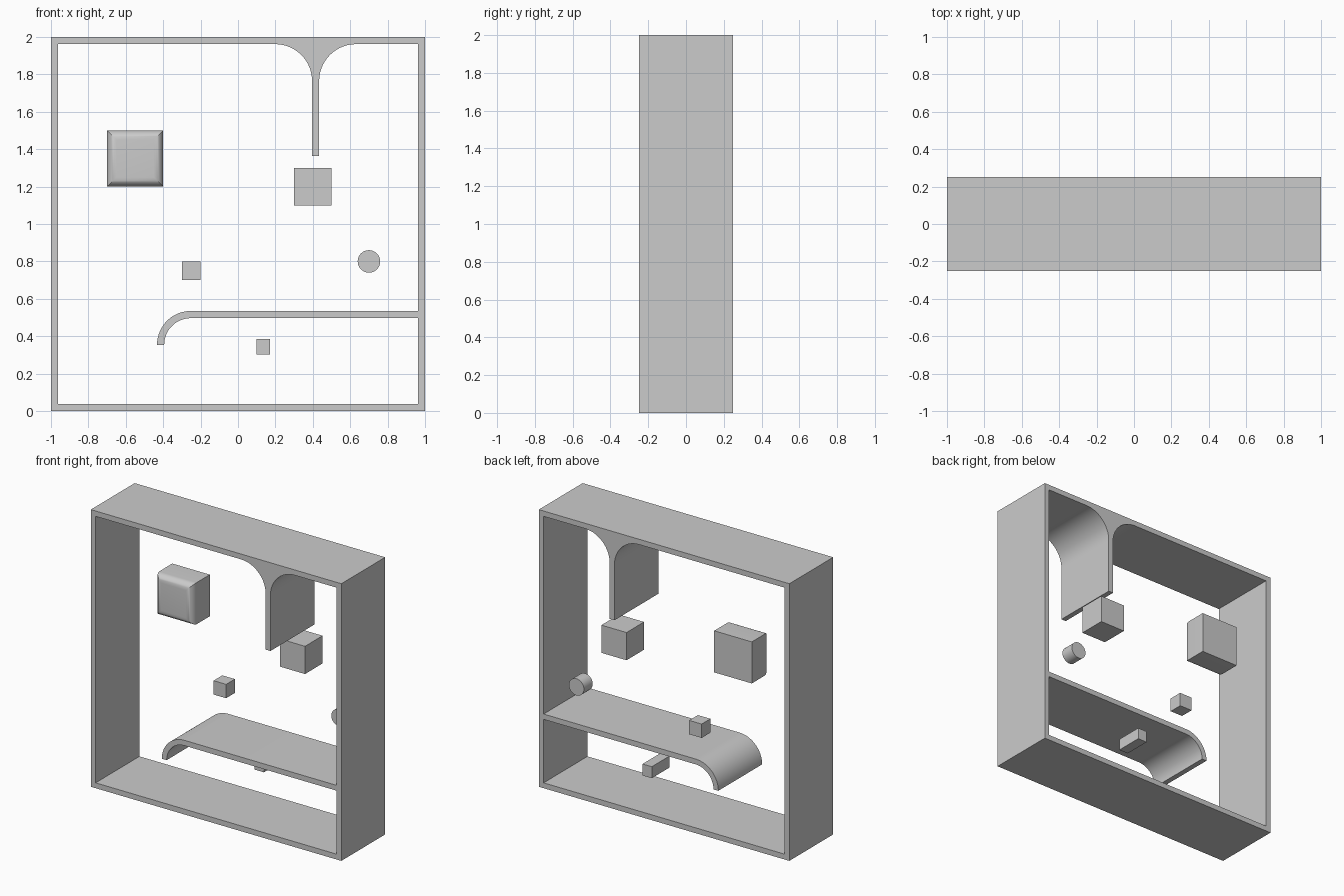
import bpy, bmesh
from math import cos, sin, radians, pi

if "Cube" in bpy.data.objects:
    bpy.data.objects.remove(bpy.data.objects["Cube"])

T = 0.0385      # wall thickness
HALF = 0.25     # half depth of the frame


def finish(name, bm, smooth=False):
    bmesh.ops.recalc_face_normals(bm, faces=bm.faces)
    mesh = bpy.data.meshes.new(name)
    bm.to_mesh(mesh)
    bm.free()
    ob = bpy.data.objects.new(name, mesh)
    bpy.context.collection.objects.link(ob)
    if smooth:
        bpy.ops.object.select_all(action='DESELECT')
        ob.select_set(True)
        bpy.context.view_layer.objects.active = ob
        bpy.ops.object.shade_smooth_by_angle(angle=radians(30))
    return ob


def prism(name, pts, y0, y1, smooth=False):
    """Extrude an (x, z) outline from y0 to y1."""
    bm = bmesh.new()
    face = bm.faces.new([bm.verts.new((x, y0, z)) for x, z in pts])
    ext = bmesh.ops.extrude_face_region(bm, geom=[face])
    verts = [v for v in ext['geom'] if isinstance(v, bmesh.types.BMVert)]
    bmesh.ops.translate(bm, verts=verts, vec=(0, y1 - y0, 0))
    return finish(name, bm, smooth)


def arc(cx, cz, r, a0, a1, n=20):
    angles = [radians(a0 + (a1 - a0) * i / n) for i in range(n + 1)]
    return [(cx + r * cos(a), cz + r * sin(a)) for a in angles]


def rect(x0, x1, z0, z1):
    return [(x0, z0), (x1, z0), (x1, z1), (x0, z1)]


# Open square frame: one closed ring of walls
bm = bmesh.new()
loops = []
for pts in (rect(-1, 1, 0, 2), rect(-1 + T, 1 - T, T, 2 - T)):
    for y in (-HALF, HALF):
        loops.append([bm.verts.new((x, y, z)) for x, z in pts])
out_f, out_b, in_f, in_b = loops
for a, b in ((out_f, out_b), (out_b, in_b), (in_b, in_f), (in_f, out_f)):
    for i in range(4):
        j = (i + 1) % 4
        bm.faces.new((a[i], a[j], b[j], b[i]))
finish("frame", bm)

# Hanging divider flaring into the top wall
L, R, top, r = 0.396, 0.434, 2 - T, 0.197
prism("hanging_divider",
      [(L, 1.363)] + arc(L - r, top - r, r, 0, 90)
      + arc(R + r, top - r, r, 90, 180) + [(R, 1.363)],
      -HALF, HALF, True)

# Shelf with a curled-down left end
cx, cz, ro = -0.252, 0.354, 0.181
prism("curled_shelf",
      [(1 - T, cz + ro)] + arc(cx, cz, ro, 90, 180)
      + arc(cx, cz, ro - T, 180, 90) + [(1 - T, cz + ro - T)],
      -HALF, HALF, True)

# Blocks flush with the back of the frame
for name, x0, x1, z0, z1, y0 in (
        ("large_block", 0.3, 0.5, 1.1, 1.3, 0.05),
        ("small_block", -0.3, -0.2, 0.7, 0.8, 0.15),
        ("narrow_block", 0.098, 0.172, 0.303, 0.386, 0.05)):
    prism(name, rect(x0, x1, z0, z1), y0, HALF)

# Round peg
prism("round_peg", arc(0.7, 0.8, 0.06, 0, 360 - 360 / 48, 47), 0.15, HALF, True)

# Cushion block with a rounded front rim
cushion = prism("cushion_block", rect(-0.7, -0.4, 1.2, 1.5), 0.05, HALF)
bm = bmesh.new()
bm.from_mesh(cushion.data)
rim = [e for e in bm.edges if all(v.co.y < 0.06 for v in e.verts)]
bmesh.ops.bevel(bm, geom=rim, offset=0.05, segments=8, profile=0.5, affect='EDGES')
bpy.data.objects.remove(cushion)
finish("cushion_block", bm, True)
